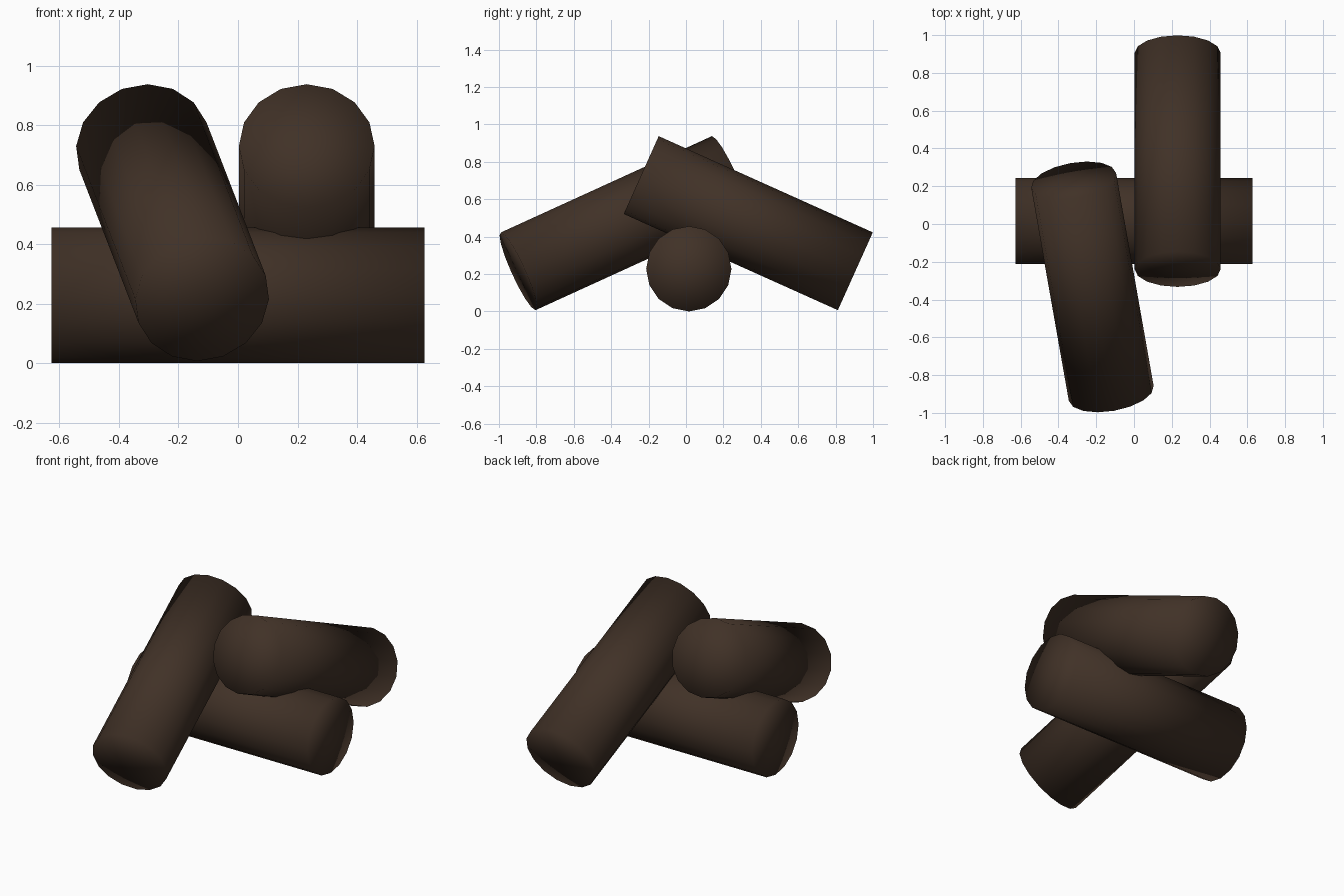
import bpy
from math import radians
from mathutils import Matrix

cube = bpy.data.objects.get("Cube")
if cube:
    bpy.data.objects.remove(cube, do_unlink=True)

RADIUS, LENGTH, TILT = 0.228, 1.255, 24.2

# Dark brown bark
bark = bpy.data.materials.new("dark_brown_bark")
bark.use_nodes = True
color = (0.052, 0.031, 0.02, 1)
bark.diffuse_color = color
bark.node_tree.nodes["Principled BSDF"].inputs["Base Color"].default_value = color


def add_log(name, center, pitch, heading):
    """Log along +x, dipped by pitch, then turned by heading about z."""
    bpy.ops.mesh.primitive_cylinder_add(
        vertices=16, radius=RADIUS, depth=LENGTH, end_fill_type='TRIFAN')
    log = bpy.context.object
    log.name = name
    log.matrix_world = (Matrix.Translation(center)
                        @ Matrix.Rotation(radians(heading), 4, 'Z')
                        @ Matrix.Rotation(radians(90 + pitch), 4, 'Y'))
    log.data.materials.append(bark)
    # Soft rounded shading carries over the ends
    bpy.ops.object.shade_smooth()
    return log


# Base log lies flat, two logs lean across it in opposite directions
add_log("base_log", (0, 0.015, RADIUS), 0, 0)
add_log("back_leaning_log", (0.231, 0.333, 0.472), TILT, 90)
add_log("front_leaning_log", (-0.22, -0.333, 0.472), TILT, -80)
